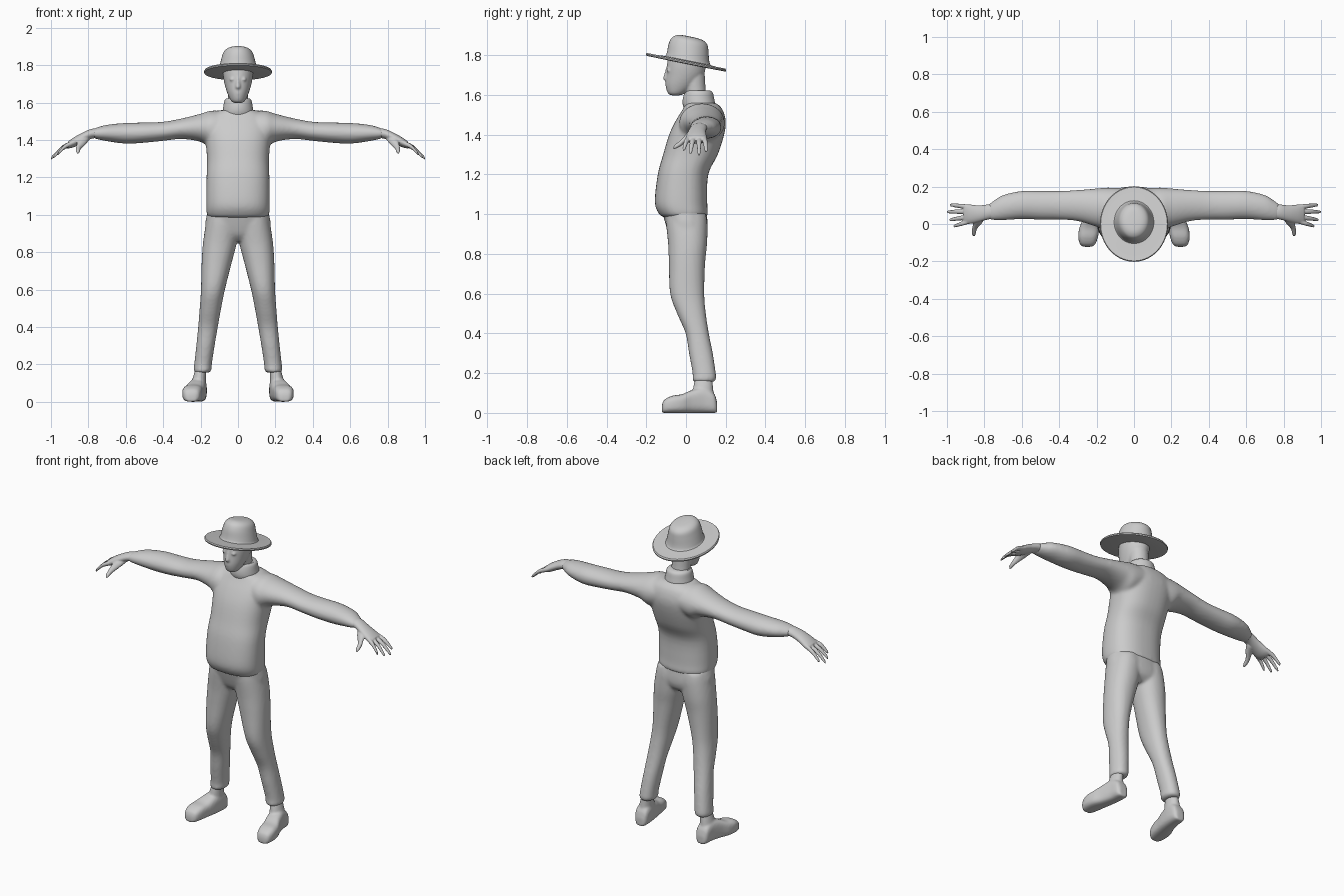
import bpy, bmesh, math
from mathutils import Vector

GREY = bpy.data.materials.new("plain grey")
GREY.diffuse_color = (0.6, 0.6, 0.6, 1)


def spline(a, b, c, d, t):
    """Smooth interpolation between rows b and c."""
    return [0.5 * (2 * q + (r - p) * t + (2 * p - 5 * q + 4 * r - s) * t * t
                   + (3 * q - p - 3 * r + s) * t ** 3) for p, q, r, s in zip(a, b, c, d)]


def loft(bm, axis, rings, sides=(1,), steps=4, n=40, power=2.0):
    """Closed skin over rings (position, u0, u1, v0, v1) set along an axis."""
    rows = []
    for i in range(len(rings) - 1):
        a, b, c, d = rings[max(i - 1, 0)], rings[i], rings[i + 1], rings[min(i + 2, len(rings) - 1)]
        rows += [spline(a, b, c, d, k / steps) for k in range(steps)]
    rows.append(rings[-1])
    for side in sides:
        loops = []
        for t, u0, u1, v0, v1 in rows:
            loop = []
            for k in range(n):
                ang = 2 * math.pi * k / n
                cu, cv = math.cos(ang), math.sin(ang)
                u = (u0 + u1) / 2 + (u1 - u0) / 2 * math.copysign(abs(cu) ** (2 / power), cu)
                v = (v0 + v1) / 2 + (v1 - v0) / 2 * math.copysign(abs(cv) ** (2 / power), cv)
                x, y, z = {'x': (t, u, v), 'y': (u, t, v), 'z': (u, v, t)}[axis]
                loop.append(bm.verts.new((x * side, y, z)))
            loops.append(loop)
        for lo, hi in zip(loops, loops[1:]):
            for k in range(n):
                bm.faces.new((lo[k], lo[(k + 1) % n], hi[(k + 1) % n], hi[k]))
        bm.faces.new(loops[0])
        bm.faces.new(loops[-1])


def sym(rows):
    """Rows (z, half width, y0, y1) to rings centred on x = 0."""
    return [(z, -w, w, y0, y1) for z, w, y0, y1 in rows]


def finish(name, bm, voxel=0, smooth=0):
    bmesh.ops.recalc_face_normals(bm, faces=bm.faces)
    me = bpy.data.meshes.new(name)
    bm.to_mesh(me)
    bm.free()
    me.materials.append(GREY)
    ob = bpy.data.objects.new(name, me)
    bpy.context.collection.objects.link(ob)
    me.polygons.foreach_set("use_smooth", [True] * len(me.polygons))
    if voxel:  # fuse the overlapping volumes into one skin
        rm = ob.modifiers.new("fuse", 'REMESH')
        rm.mode, rm.voxel_size, rm.use_smooth_shade = 'VOXEL', voxel, True
        if smooth:
            sm = ob.modifiers.new("soften", 'SMOOTH')
            sm.factor, sm.iterations = 0.5, smooth
    else:
        bpy.context.view_layer.objects.active = ob
        ob.select_set(True)
        bpy.ops.object.shade_smooth_by_angle(angle=math.radians(40))
        ob.select_set(False)
    return ob


BOTH = (1, -1)

# Sweater: torso, sleeves and collar
bm = bmesh.new()
loft(bm, 'z', sym([(.985, .15, -.115, .095), (1.0, .166, -.135, .11), (1.06, .17, -.157, .107),
                   (1.2, .168, -.142, .112), (1.3, .166, -.115, .16), (1.4, .174, -.085, .192),
                   (1.47, .18, -.052, .2), (1.53, .15, -.015, .182), (1.56, .09, .0, .15)]), power=2.4)
loft(bm, 'x', [(.04, -.01, .19, 1.4, 1.55), (.14, -.035, .195, 1.36, 1.557), (.2, -.015, .19, 1.39, 1.54),
               (.3, .015, .182, 1.405, 1.515), (.4, .023, .177, 1.395, 1.497), (.5, .023, .177, 1.385, 1.493),
               (.6, .026, .177, 1.38, 1.491), (.7, .02, .155, 1.393, 1.481), (.75, .02, .125, 1.403, 1.468),
               (.775, .025, .108, 1.41, 1.458)], BOTH)
finish("sweater", bm, .009, 8)

# Collar
bm = bmesh.new()
loft(bm, 'z', sym([(1.52, .085, -.005, .15), (1.55, .083, -.016, .148), (1.58, .078, -.016, .142),
                   (1.61, .072, -.008, .135), (1.622, .062, .0, .122)]))
finish("collar", bm)

# Trousers: hips and legs
bm = bmesh.new()
loft(bm, 'z', sym([(.86, .09, -.05, .07), (.89, .15, -.08, .1), (.94, .176, -.1, .11),
                   (1.03, .16, -.125, .1)]), power=2.3)
loft(bm, 'z', [(.155, .155, .23, .04, .14), (.17, .142, .236, .032, .152), (.2, .14, .234, .033, .15),
               (.3, .125, .223, .015, .135), (.4, .108, .213, -.002, .115), (.5, .09, .205, -.045, .1),
               (.6, .07, .198, -.08, .092), (.75, .032, .194, -.086, .096), (.85, .006, .187, -.09, .106),
               (.95, -.01, .172, -.1, .108), (1.0, .0, .16, -.1, .1)], BOTH, power=2.2)
finish("trousers", bm, .009, 6)

# Shoes with ankles
bm = bmesh.new()
loft(bm, 'y', [(-.122, .23, .268, 0, .035), (-.11, .208, .288, 0, .065), (-.07, .193, .298, 0, .086),
               (-.02, .184, .292, 0, .094), (.03, .174, .272, 0, .115), (.09, .167, .256, 0, .128),
               (.14, .169, .248, 0, .1), (.157, .185, .232, 0, .05)], BOTH, power=3)
loft(bm, 'z', [(.05, .168, .25, .03, .145), (.12, .171, .243, .035, .137), (.2, .168, .22, .05, .13)], BOTH)
finish("shoes", bm, .007, 4)

# Hands: palm, four fingers and thumb
bm = bmesh.new()
loft(bm, 'x', [(.73, .03, .11, 1.41, 1.46), (.78, .024, .105, 1.407, 1.46), (.83, .01, .1, 1.385, 1.44),
               (.88, .0, .105, 1.36, 1.412), (.91, .002, .104, 1.354, 1.39)], BOTH, n=24)
for base_y, tip in ((.013, (.965, -.012, 1.322)), (.039, (.988, .022, 1.306)),
                    (.066, (1.0, .065, 1.3)), (.092, (.985, .102, 1.315))):
    a, b = Vector((.885, base_y, 1.383)), Vector(tip)
    rings = []
    for t, r in ((0, .013), (.5, .012), (.9, .009), (1, .005)):
        p = a.lerp(b, t) + Vector((0, 0, .012 * math.sin(math.pi * t)))
        rings.append((p.x, p.y - r, p.y + r, p.z - r * 1.1, p.z + r * 1.1))
    loft(bm, 'x', rings, BOTH, n=12)
loft(bm, 'y', [(.045, .79, .85, 1.39, 1.43), (.01, .808, .858, 1.37, 1.412), (-.025, .838, .866, 1.343, 1.375),
               (-.055, .846, .866, 1.328, 1.35), (-.064, .85, .86, 1.326, 1.338)], BOTH, n=16)
finish("hands", bm, .0045, 3)

# Head with neck, nose and eyelids
bm = bmesh.new()
loft(bm, 'z', sym([(1.55, .056, .01, .115), (1.62, .054, -.005, .1), (1.7, .056, -.02, .095)]))
loft(bm, 'z', sym([(1.598, .02, -.075, -.03), (1.61, .038, -.092, .0), (1.65, .057, -.103, .055),
                   (1.7, .072, -.1, .09), (1.75, .08, -.096, .1), (1.8, .08, -.085, .102),
                   (1.83, .06, -.06, .08)]))
loft(bm, 'z', sym([(1.672, .006, -.108, -.08), (1.682, .015, -.116, -.08), (1.71, .011, -.108, -.08),
                   (1.74, .008, -.099, -.08)]), n=16)
loft(bm, 'z', [(1.712, .025, .035, -.09, -.075), (1.722, .016, .045, -.098, -.07),
               (1.732, .02, .04, -.094, -.075)], BOTH, n=16)
finish("head", bm, .006, 3)

# Hat brim and crown, both tipped up at the front
bm = bmesh.new()
loft(bm, 'z', sym([(1.756, .08, -.08, .1), (1.757, .17, -.19, .19), (1.759, .181, -.2, .2),
                   (1.766, .182, -.202, .202), (1.772, .178, -.197, .197), (1.771, .15, -.16, .165),
                   (1.775, .1, -.1, .12)]), steps=1, n=64)
loft(bm, 'z', sym([(1.765, .115, -.115, .135), (1.778, .104, -.102, .122), (1.8, .098, -.095, .116),
                   (1.84, .088, -.087, .113), (1.87, .078, -.074, .109), (1.886, .064, -.057, .096),
                   (1.895, .042, -.035, .073), (1.898, .012, -.004, .03)]), n=64)
for v in bm.verts:
    v.co.z -= .2 * v.co.y
finish("hat", bm)
